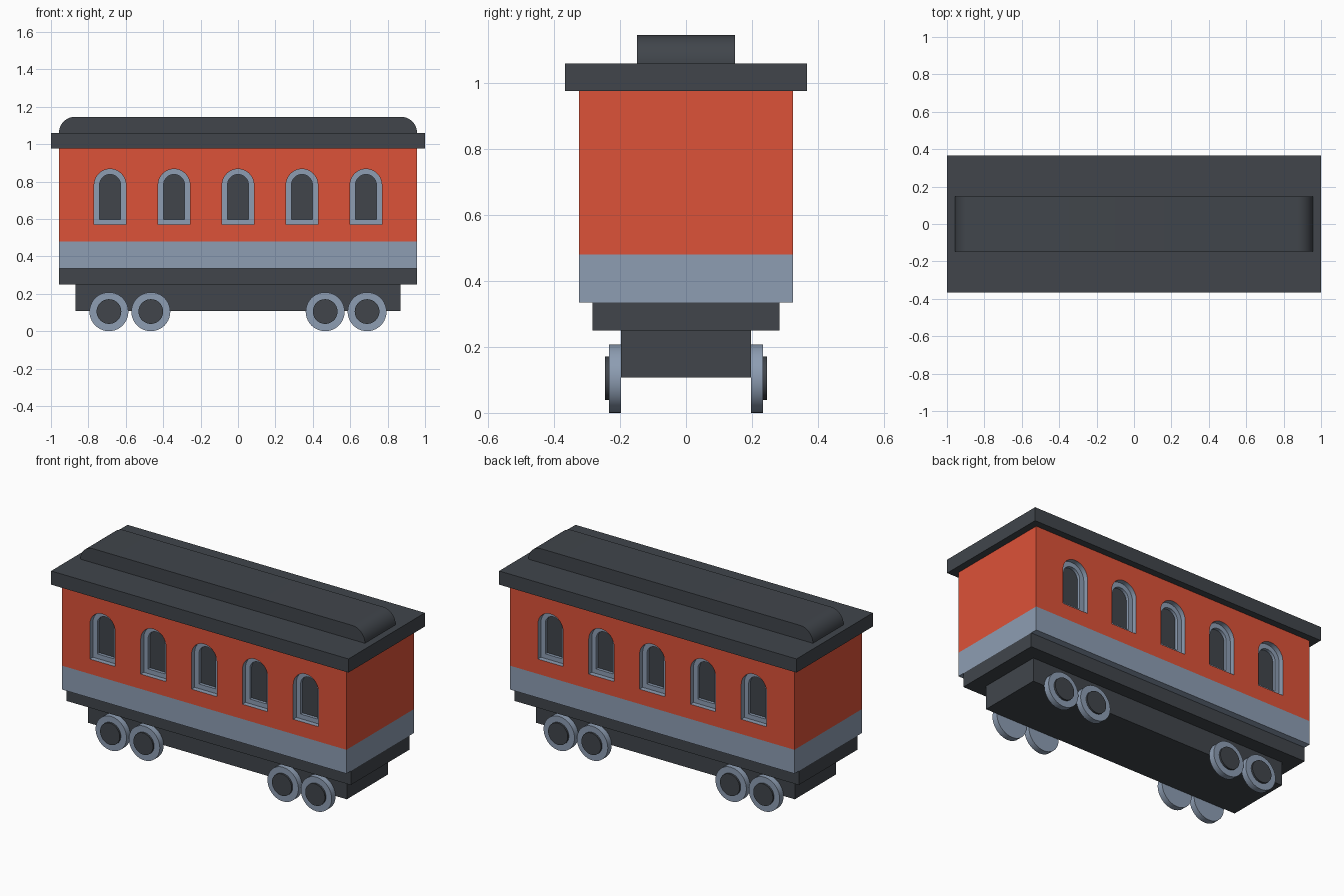
import bpy, bmesh
from math import sin, cos, pi, radians

if "Cube" in bpy.data.objects:
    bpy.data.objects.remove(bpy.data.objects["Cube"])


def material(name, rgb):
    m = bpy.data.materials.new(name)
    m.diffuse_color = (*rgb, 1)
    m.use_nodes = True
    m.node_tree.nodes["Principled BSDF"].inputs["Base Color"].default_value = m.diffuse_color
    return m


RED = material("red_paint", (0.72, 0.084, 0.04))
SLATE = material("slate_trim", (0.27, 0.34, 0.45))
DARK = material("dark_metal", (0.052, 0.06, 0.071))


def prism(name, outlines, y0, y1, mat):
    """Extrude one or more x-z outlines from y0 to y1."""
    bm = bmesh.new()
    for pts in outlines:
        face = bm.faces.new([bm.verts.new((x, y0, z)) for x, z in pts])
        ext = bmesh.ops.extrude_face_region(bm, geom=[face])
        bmesh.ops.translate(bm, vec=(0, y1 - y0, 0),
                            verts=[v for v in ext["geom"] if isinstance(v, bmesh.types.BMVert)])
    bmesh.ops.recalc_face_normals(bm, faces=bm.faces)
    me = bpy.data.meshes.new(name)
    bm.to_mesh(me)
    bm.free()
    me.materials.append(mat)
    ob = bpy.data.objects.new(name, me)
    bpy.context.collection.objects.link(ob)
    return ob


def smooth(ob):
    bpy.ops.object.select_all(action="DESELECT")
    ob.select_set(True)
    bpy.context.view_layer.objects.active = ob
    bpy.ops.object.shade_smooth_by_angle(angle=radians(30))


def arc(cx, cz, r, a0, a1, n):
    return [(cx + r * cos(a0 + (a1 - a0) * i / n), cz + r * sin(a0 + (a1 - a0) * i / n))
            for i in range(n + 1)]


def arch(cx, half, bottom, spring):
    return [(cx - half, bottom), (cx + half, bottom)] + arc(cx, spring, half, 0, pi, 20)


def box(name, hx, hy, z0, z1, mat):
    return prism(name, [[(-hx, z0), (hx, z0), (hx, z1), (-hx, z1)]], -hy, hy, mat)


def disc(name, cx, cz, r, y0, y1, mat):
    smooth(prism(name, [arc(cx, cz, r, 0, 2 * pi, 40)[:-1]], y0, y1, mat))


# Stacked chassis, body and roof
box("lower_chassis", 0.87, 0.197, 0.107, 0.25, DARK)
box("underframe", 0.957, 0.283, 0.25, 0.335, DARK)
box("lower_band", 0.957, 0.325, 0.335, 0.48, SLATE)
body = box("body", 0.957, 0.325, 0.48, 0.977, RED)
box("roof", 1.0, 0.367, 0.977, 1.06, DARK)

# Raised roof strip with rounded ends
R, HX, TOP = 0.085, 0.957, 1.146
profile = ([(-HX, 1.06), (HX, 1.06)] + arc(HX - R, TOP - R, R, 0, pi / 2, 12)
           + arc(R - HX, TOP - R, R, pi / 2, pi, 12))
smooth(prism("roof_strip", [profile], -0.148, 0.148, DARK))

# Arched windows: stepped recess with trim, dark pane at the bottom
XS = [i * 0.342 for i in range(-2, 3)]
outer = [arch(x, 0.085, 0.57, 0.782) for x in XS]
inner = [arch(x, 0.056, 0.598, 0.782) for x in XS]
WALL = 0.325
for s, side in ((-1, "front"), (1, "back")):
    for shape, depth in ((outer, 0.03), (inner, 0.05)):
        cutter = prism("window_cutter", shape, s * (WALL - depth), s * (WALL + 0.05), SLATE)
        cutter.hide_render = True
        mod = body.modifiers.new("window_cut", "BOOLEAN")
        mod.operation, mod.solver, mod.object = "DIFFERENCE", "EXACT", cutter
        mod.material_mode = "TRANSFER"
        bpy.context.view_layer.objects.active = body
        bpy.ops.object.modifier_apply(modifier=mod.name)
        bpy.data.objects.remove(cutter)
    prism(side + "_window_panes", inner, s * (WALL - 0.052), s * (WALL - 0.048), DARK)
smooth(body)

# Wheels with raised hubs
for s, side in ((-1, "front"), (1, "back")):
    for i, x in enumerate((-0.69, -0.466, 0.466, 0.69), 1):
        disc(f"{side}_wheel_{i}", x, 0.104, 0.104, s * 0.197, s * 0.234, SLATE)
        disc(f"{side}_hub_{i}", x, 0.105, 0.066, s * 0.22, s * 0.245, DARK)
